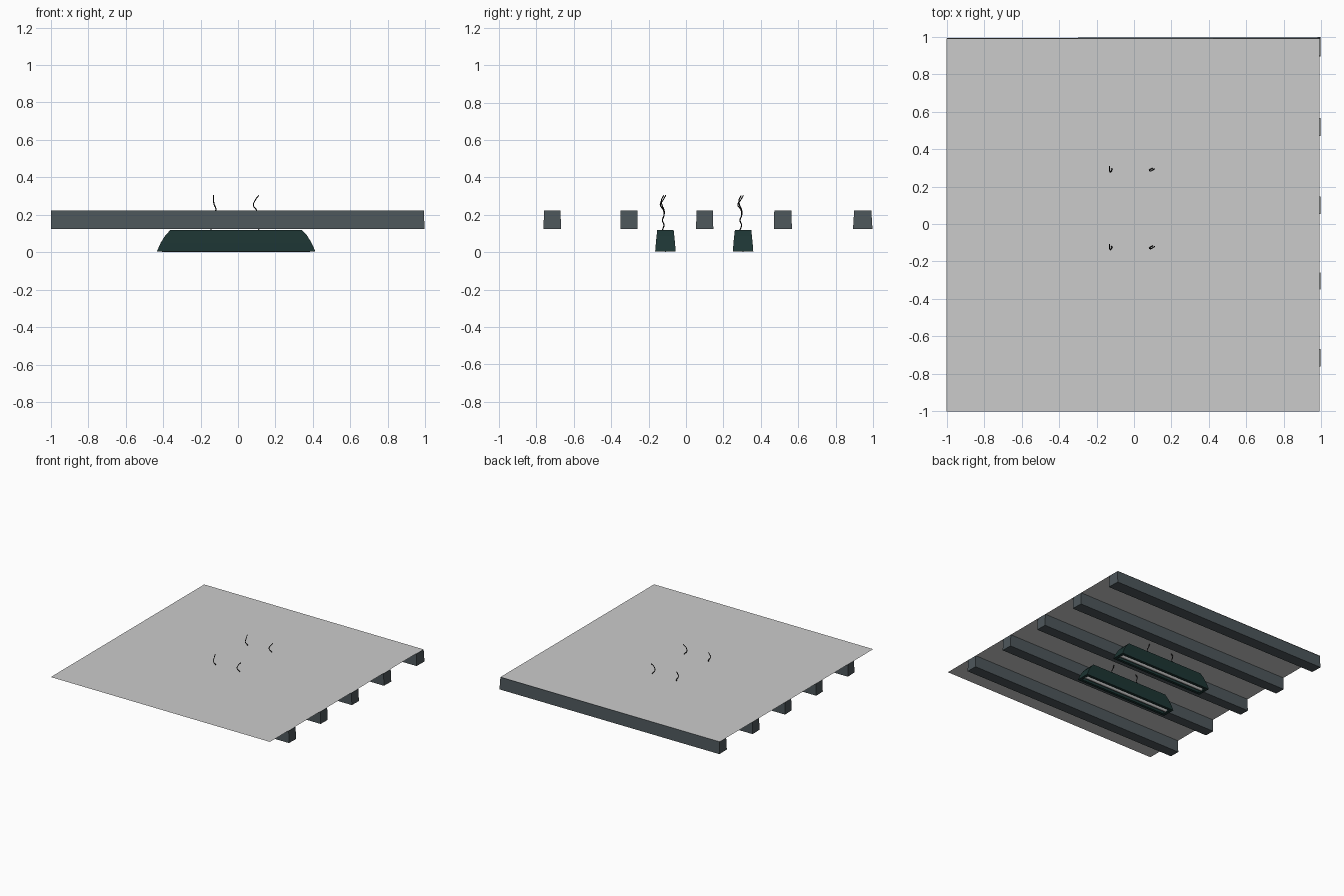
import bpy, bmesh
from mathutils import Vector

if "Cube" in bpy.data.objects:
    bpy.data.objects.remove(bpy.data.objects["Cube"])


def material(name, color):
    m = bpy.data.materials.new(name)
    m.diffuse_color = (*color, 1)
    m.use_nodes = True
    m.node_tree.nodes["Principled BSDF"].inputs["Base Color"].default_value = m.diffuse_color
    return m


SLATE = material("slate", (0.075, 0.095, 0.105))
GREEN = material("dark_green", (0.012, 0.035, 0.033))
BLACK = material("black", (0.005, 0.005, 0.005))


def add_object(name, bm, mat=None):
    bmesh.ops.recalc_face_normals(bm, faces=bm.faces)
    me = bpy.data.meshes.new(name)
    bm.to_mesh(me)
    bm.free()
    ob = bpy.data.objects.new(name, me)
    bpy.context.collection.objects.link(ob)
    if mat:
        me.materials.append(mat)
    return ob


def loft(bm, rings):
    """Skin a stack of equal vertex rings; returns the first cap."""
    vs = [[bm.verts.new(p) for p in r] for r in rings]
    n = len(vs[0])
    for a, b in zip(vs, vs[1:]):
        for i in range(n):
            j = (i + 1) % n
            bm.faces.new((a[i], a[j], b[j], b[i]))
    cap = bm.faces.new(vs[0][::-1])
    bm.faces.new(vs[-1])
    return cap


# thin ceiling sheet
bm = bmesh.new()
bm.faces.new([bm.verts.new(p) for p in
              ((-1, -1, .224), (.99, -1, .224), (.99, .99, .224), (-1, .99, .224))])
add_object("ceiling_sheet", bm)

# hand-hewn beams: centre y, bottom and top half widths at the right end
for k, (y, wb, wt) in enumerate(((-.715, .047, .044), (-.305, .046, .045),
                                 (.1, .046, .044), (.518, .048, .046),
                                 (.945, .052, .046))):
    bm = bmesh.new()
    rings = []
    for x, slant, s in ((-.997, .002, .92), (.992, .004, 1)):
        d = -slant if x < 0 else slant
        rings.append([(x + d, y - wb * s, .125), (x + d, y + wb * s, .123),
                      (x, y + wt * s, .222), (x, y - wt * s, .222)])
    loft(bm, rings)
    add_object(f"beam_{k + 1}", bm, SLATE)

# shade section: half length, half width, height
SHADE = ((.423, .055, .003), (.419, .054, .014), (.402, .051, .052),
         (.378, .047, .09), (.352, .044, .118))
# hanging wires as (x, y, z) offsets from the lamp centre
WIRES = (((-.135, -.018, .115), (-.13, -.008, .145), (-.118, -.016, .17),
          (-.12, -.007, .2), (-.108, -.012, .228), (-.117, -.028, .255),
          (-.121, -.012, .28), (-.12, .002, .305)),
         ((.122, -.018, .115), (.118, -.008, .145), (.123, -.016, .17),
          (.115, -.007, .2), (.107, -.008, .228), (.092, -.018, .25),
          (.1, -.022, .275), (.12, -.01, .303)))
CX = -.01

for k, y in enumerate((-.11, .305)):
    # lamp housing, its underside inset into a recess
    bm = bmesh.new()
    cap = loft(bm, [[(CX - l, y - w, z), (CX + l, y - w, z),
                     (CX + l, y + w, z), (CX - l, y + w, z)] for l, w, z in SHADE])
    bm.normal_update()
    bmesh.ops.inset_region(bm, faces=[cap], thickness=.022, use_even_offset=True)
    res = bmesh.ops.extrude_face_region(bm, geom=[cap])
    bmesh.ops.translate(bm, vec=(0, 0, .045),
                        verts=[v for v in res["geom"] if isinstance(v, bmesh.types.BMVert)])
    if cap.is_valid:
        bm.faces.remove(cap)
    add_object(f"lamp_housing_{k + 1}", bm, GREEN)

    # light tube in the recess
    bpy.ops.mesh.primitive_cylinder_add(vertices=12, radius=.016, depth=.79,
                                        location=(CX, y, .018), rotation=(0, 1.570796, 0))
    tube = bpy.context.object
    tube.name = f"light_tube_{k + 1}"
    bpy.ops.object.shade_smooth_by_angle()

    # wires
    for n, pts in enumerate(WIRES):
        cu = bpy.data.curves.new("wire", 'CURVE')
        cu.dimensions = '3D'
        cu.bevel_depth = .003
        cu.bevel_resolution = 1
        cu.use_fill_caps = True
        sp = cu.splines.new('BEZIER')
        sp.bezier_points.add(len(pts) - 1)
        sp.resolution_u = 4
        for bp, p in zip(sp.bezier_points, pts):
            bp.co = Vector(p) + Vector((CX, y, 0))
            bp.handle_left_type = bp.handle_right_type = 'AUTO'
        cu.materials.append(BLACK)
        ob = bpy.data.objects.new(f"wire_{k + 1}_{n + 1}", cu)
        bpy.context.collection.objects.link(ob)
